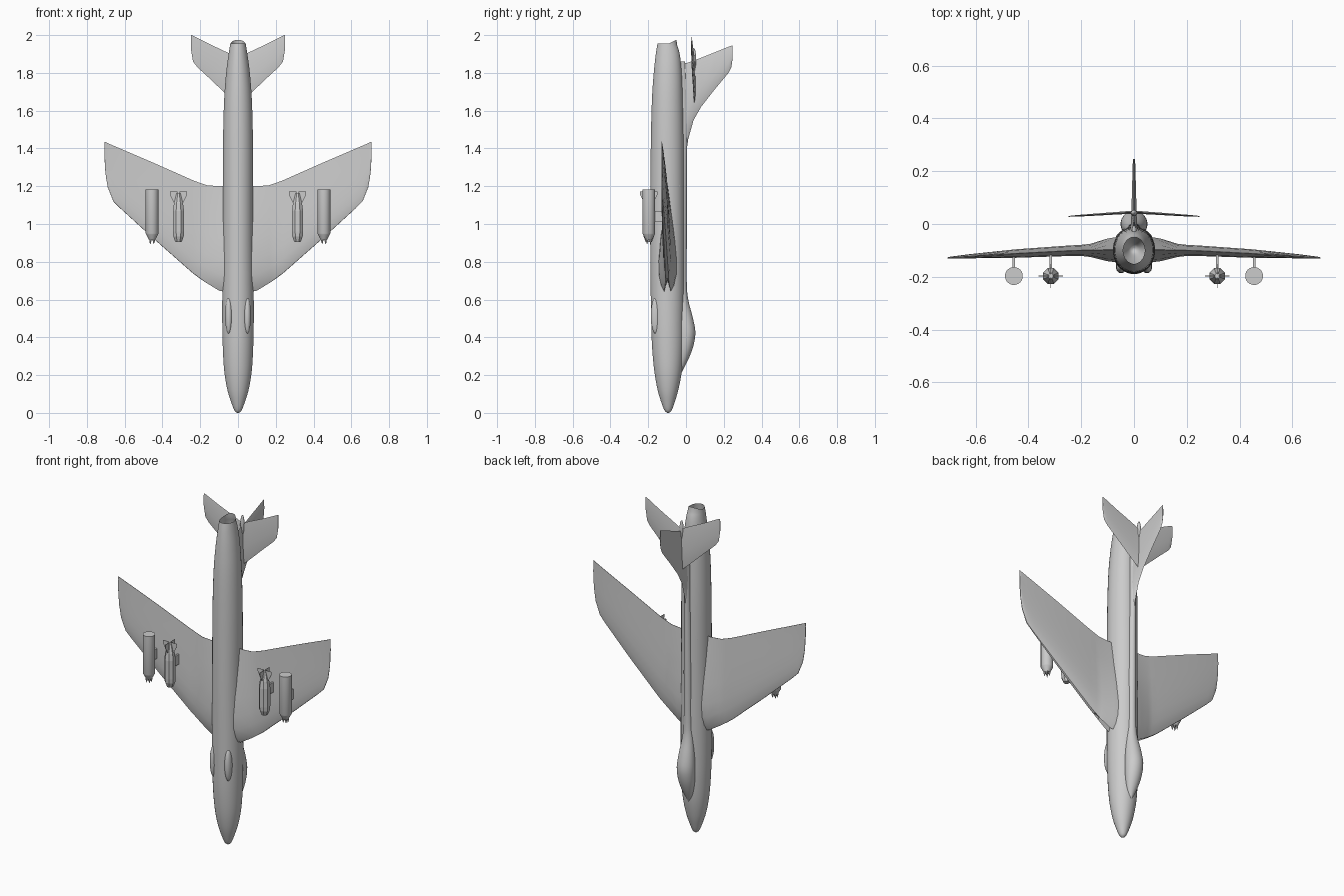
import bpy, bmesh, math
from mathutils import Vector

if "Cube" in bpy.data.objects:
    bpy.data.objects.remove(bpy.data.objects["Cube"])

grey = bpy.data.materials.new("light grey")
grey.diffuse_color = (0.6, 0.6, 0.6, 1)
grey.use_nodes = True
grey.node_tree.nodes["Principled BSDF"].inputs["Base Color"].default_value = grey.diffuse_color


def finish(name, bm, mirror=False, angle=35):
    bmesh.ops.remove_doubles(bm, verts=bm.verts, dist=1e-5)
    bmesh.ops.recalc_face_normals(bm, faces=bm.faces)
    me = bpy.data.meshes.new(name)
    bm.to_mesh(me)
    bm.free()
    me.materials.append(grey)
    ob = bpy.data.objects.new(name, me)
    bpy.context.collection.objects.link(ob)
    bpy.ops.object.select_all(action='DESELECT')
    ob.select_set(True)
    bpy.context.view_layer.objects.active = ob
    if angle:
        bpy.ops.object.shade_smooth_by_angle(angle=math.radians(angle))
    if mirror:
        ob.modifiers.new("mirror", 'MIRROR').use_mirror_merge = False
    return ob


def loft(name, rings, cap0=True, cap1=True, mirror=False, angle=35):
    bm = bmesh.new()
    vs = [[bm.verts.new(p) for p in r] for r in rings]
    n = len(vs[0])
    for a, b in zip(vs, vs[1:]):
        for i in range(n):
            j = (i + 1) % n
            bm.faces.new((a[i], a[j], b[j], b[i]))
    if cap0:
        bm.faces.new(vs[0])
    if cap1:
        bm.faces.new(vs[-1])
    return finish(name, bm, mirror, angle)


def ellipse(cx, cy, z, rx, ry, n):
    return [Vector((cx + rx * math.sin(2 * math.pi * (i + .5) / n),
                    cy + ry * math.cos(2 * math.pi * (i + .5) / n), z)) for i in range(n)]


def smooth_rows(rows, steps=4):
    # Catmull-Rom resampling of section tables
    out = []
    for i in range(len(rows) - 1):
        p = [rows[max(i - 1, 0)], rows[i], rows[i + 1], rows[min(i + 2, len(rows) - 1)]]
        for s in range(steps):
            t = s / steps
            out.append([.5 * (2 * b + (c - a) * t + (2 * a - 5 * b + 4 * c - d) * t * t
                              + (3 * b - a - 3 * c + d) * t ** 3) for a, b, c, d in zip(*p)])
    return out + [rows[-1]]


def plate(name, pts, offset, mirror=False):
    # thin solid from an outline
    bm = bmesh.new()
    a = [bm.verts.new(Vector(p) + Vector(offset)) for p in pts]
    b = [bm.verts.new(Vector(p) - Vector(offset)) for p in pts]
    bm.faces.new(a)
    bm.faces.new(b[::-1])
    for i in range(len(a)):
        j = (i + 1) % len(a)
        bm.faces.new((a[i], b[i], b[j], a[j]))
    return finish(name, bm, mirror, 0)


# fuselage: z, bottom y, top y, half width; open jet pipe at the tail
body = [(0, -.099, -.091, .004), (.012, -.113, -.077, .018), (.05, -.129, -.062, .034),
        (.12, -.15, -.041, .056), (.22, -.168, -.022, .073), (.35, -.18, -.012, .081),
        (.5, -.185, -.01, .084), (.7, -.188, -.009, .083), (1.0, -.19, -.01, .081),
        (1.4, -.187, -.011, .08), (1.65, -.181, -.016, .074), (1.8, -.171, -.022, .063),
        (1.9, -.16, -.033, .05), (1.955, -.151, -.05, .041)]
rings = [ellipse(0, (b + t) / 2, z, w, (t - b) / 2, 32) for z, b, t, w in smooth_rows(body)]
for p in rings[-1]:
    p.z += max(0, p.y + .09) * .5
loft("fuselage", rings, cap1=False)

# canopy running back into the dorsal spine: z, top y, half width
spine = [(.21, -.024, .006), (.25, -.004, .024), (.3, .02, .038), (.36, .041, .048), (.43, .05, .051),
         (.51, .035, .044), (.6, .012, .032), (.7, .004, .025), (1.0, .005, .024),
         (1.35, .006, .02), (1.6, .008, .016), (1.86, -.005, .008)]
loft("canopy_and_spine", [ellipse(0, (t - .05) / 2, z, w, (t + .05) / 2, 24)
                          for z, t, w in smooth_rows(spine, 3)])


# wings: x, leading z, trailing z, centre y, half thickness, intake notch depth
wing = [(.05, .635, 1.20, -.097, .05, .06), (.10, .645, 1.20, -.098, .043, .06),
        (.165, .685, 1.205, -.10, .025, .015), (.2, .71, 1.217, -.10, .021, 0),
        (.24, .74, 1.232, -.101, .02, 0),
        (.45, .925, 1.325, -.112, .016, 0), (.62, 1.08, 1.398, -.122, .008, 0),
        (.66, 1.12, 1.415, -.125, .006, 0), (.69, 1.195, 1.428, -.127, .004, 0),
        (.702, 1.27, 1.434, -.128, .003, 0), (.707, 1.35, 1.436, -.129, .002, 0)]
foil = [(.012, .38), (.06, .72), (.16, .97), (.3, 1), (.5, .8), (.75, .42)]


def wing_ring(x, lo, hi, cy, h, notch):
    c = hi - lo
    side = lambda s: [(x, cy + s * h * f, lo + c * t * (.3 if t < .02 else 1)) for t, f in foil]
    return ([(x, cy, lo + notch)] + side(1) + [(x, cy + .001, hi), (x, cy - .001, hi)]
            + side(-1)[::-1])


loft("wings", [wing_ring(*w) for w in wing], mirror=True, angle=30)


# tail surfaces
def tail_ring(p, lo, hi, h, axis):
    c = hi - lo
    prof = [(0, 0), (.15, .8), (.4, 1), (.97, .25), (1, 0), (.97, -.25), (.4, -1), (.15, -.8)]
    if axis == 'y':
        return [(h * f, p, lo + c * t) for t, f in prof]
    return [(p, .045 - .065 * p + h * f, lo + c * t) for t, f in prof]


fin = [(-.03, 1.33, 1.85, .013), (.0, 1.37, 1.852, .012), (.012, 1.45, 1.855, .011),
       (.04, 1.55, 1.865, .01), (.08, 1.62, 1.88, .009), (.15, 1.71, 1.908, .007),
       (.225, 1.80, 1.938, .005), (.24, 1.83, 1.943, .004), (.246, 1.87, 1.945, .003)]
loft("tail_fin", [tail_ring(*f, 'y') for f in fin])
tailplane = [(0, 1.63, 1.88, .006), (.05, 1.675, 1.905, .005), (.15, 1.77, 1.952, .004),
             (.215, 1.83, 1.985, .003), (.238, 1.86, 1.997, .002), (.248, 1.92, 2.0, .0015)]
loft("tailplanes", [tail_ring(*t, 'x') for t in tailplane], mirror=True)


# rounded fairings
def pod(name, x, y, z, rx, ry, rz, mirror=False, n=16):
    rows = [math.pi * i / 12 for i in range(13)]
    loft(name, [ellipse(x, y, z - rz * math.cos(a), rx * max(math.sin(a), .001),
                        ry * max(math.sin(a), .001), n) for a in rows], mirror=mirror)


pod("tail_bullet", 0, .042, 1.87, .012, .012, .06)
pod("belly_blisters", .049, -.16, .515, .02, .027, .097, True)
pod("shoulder_bumps", .05, -.042, 1.2, .007, .012, .01, True, 8)


# underwing stores
def turned(name, x, y, prof, n, angle):
    loft(name, [ellipse(x, y, z, r, r, n) for z, r in prof], mirror=True, angle=angle)


BX, PX, SY = .315, .455, -.197
turned("bombs", BX, SY, [(.905, .018), (.935, .03), (.96, .032), (1.07, .032),
                         (1.11, .026), (1.165, .01)], 8, 0)
for k in range(4):
    a = k * math.pi / 2
    d = Vector((math.cos(a), math.sin(a), 0))
    o = Vector((BX, SY, 0))
    z = lambda v: Vector((0, 0, v))
    plate("bomb_fin", [o + d * .006 + z(1.1), o + d * .026 + z(1.115), o + d * .046 + z(1.155),
                       o + d * .046 + z(1.172), o + d * .006 + z(1.172)],
          Vector((-d.y, d.x, 0)) * .001, True)
turned("rocket_pods", PX, SY, [(.915, .016), (.945, .032), (.95, .034), (1.182, .034)], 20, 30)
for k in range(4):
    a = k * math.pi / 2 + .785
    turned("rocket_tip", PX + .013 * math.cos(a), SY + .013 * math.sin(a),
           [(.893, .001), (.91, .006), (.94, .006)], 8, 30)
for x, name in ((BX, "bomb_pylons"), (PX, "pod_pylons")):
    plate(name, [(x, -.175, 1.01), (x, -.11, 1.01), (x, -.11, 1.07), (x, -.175, 1.07)],
          (.005, 0, 0), True)
